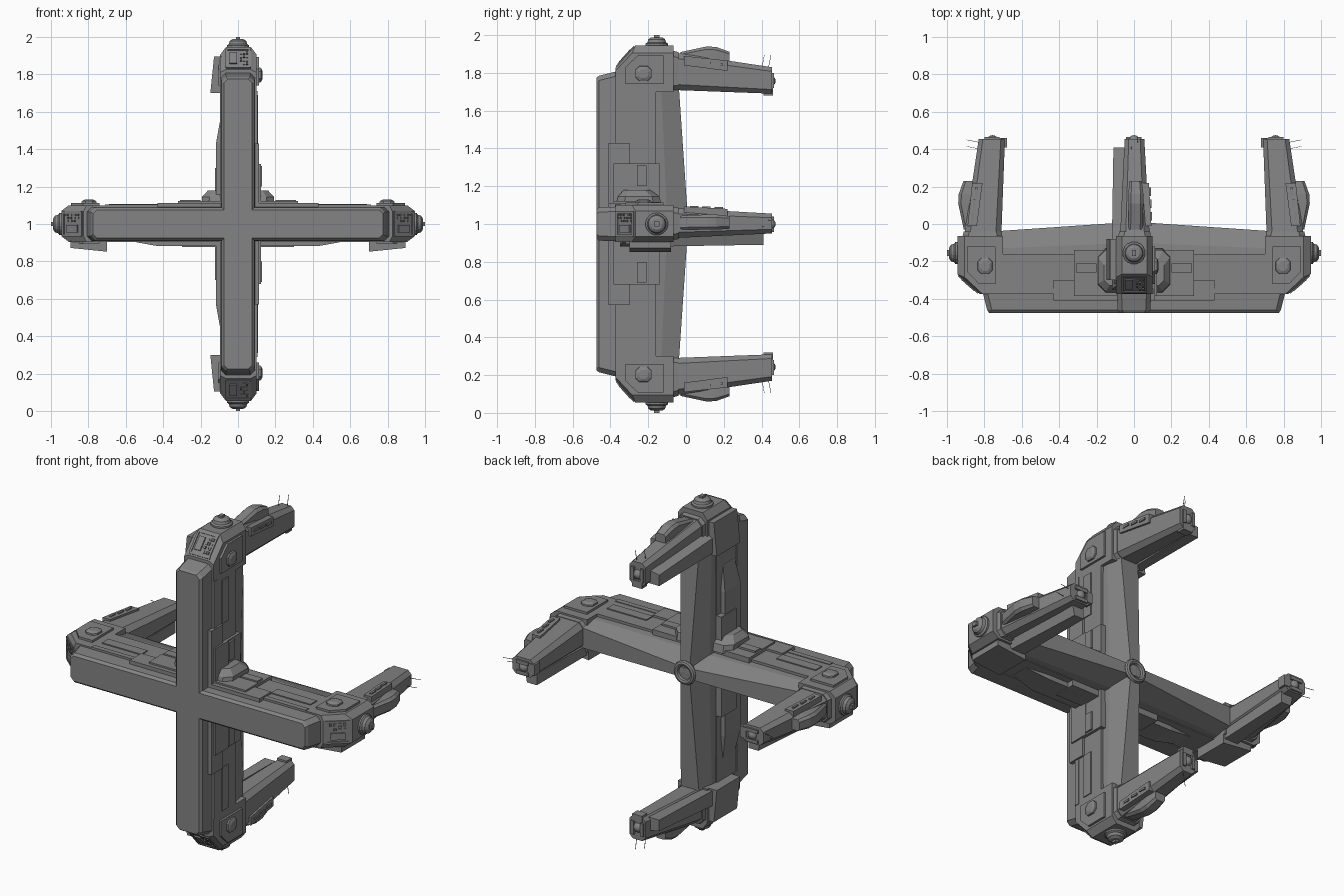
import bpy, bmesh, math
from mathutils import Vector

cube = bpy.data.objects.get("Cube")
if cube:
    bpy.data.objects.remove(cube, do_unlink=True)

grey = bpy.data.materials.new("hull_grey")
grey.use_nodes = True
grey.diffuse_color = (0.23, 0.23, 0.23, 1)
grey.node_tree.nodes["Principled BSDF"].inputs["Base Color"].default_value = (0.23, 0.23, 0.23, 1)

# Arm space is (reach from hub, side, depth); each arm maps it into the world
ARMS = {
    "left": lambda r, u, y: Vector((r, y, 1 + u)),
    "right": lambda r, u, y: Vector((-r, y, 1 + u)),
    "upper": lambda r, u, y: Vector((u, y, 1 + r)),
    "lower": lambda r, u, y: Vector((u, y, 1 - r)),
}
AXES = {
    "r": lambda a, b, h: (h, a, b),
    "u": lambda a, b, h: (a, h, b),
    "y": lambda a, b, h: (a, b, h),
}


def loft(name, rings):
    """Skin a closed solid through matching rings of points."""
    bm = bmesh.new()
    loops = [[bm.verts.new(p) for p in ring] for ring in rings]
    n = len(loops[0])
    for lo, hi in zip(loops, loops[1:]):
        for i in range(n):
            j = (i + 1) % n
            bm.faces.new((lo[i], lo[j], hi[j], hi[i]))
    caps = [bm.faces.new(loops[0]), bm.faces.new(loops[-1])]
    bm.normal_update()
    bmesh.ops.triangulate(bm, faces=caps)
    bmesh.ops.recalc_face_normals(bm, faces=bm.faces)
    mesh = bpy.data.meshes.new(name)
    bm.to_mesh(mesh)
    bm.free()
    mesh.materials.append(grey)
    obj = bpy.data.objects.new(name, mesh)
    bpy.context.collection.objects.link(obj)


def rect(a0, a1, b0, b1, c=0):
    """Rectangle outline, with cut corners when c is given."""
    if not c:
        return [(a0, b0), (a1, b0), (a1, b1), (a0, b1)]
    return [(a0 + c, b0), (a1 - c, b0), (a1, b0 + c), (a1, b1 - c),
            (a1 - c, b1), (a0 + c, b1), (a0, b1 - c), (a0, b0 + c)]


def disc(a, b, radius, n=16):
    turn = 2 * math.pi / n
    return [(a + radius * math.cos((i + .5) * turn), b + radius * math.sin((i + .5) * turn)) for i in range(n)]


def part(name, axis, levels, arms=ARMS):
    """Loft (height, outline) levels along an arm axis, once for each arm."""
    for arm in arms:
        place = ARMS[arm]
        loft(f"{arm}_{name}", [[place(*AXES[axis](a, b, h)) for a, b in ring] for h, ring in levels])


def box(name, r0, r1, u0, u1, y0, y1):
    part(name, "u", [(u0, rect(r0, r1, y0, y1)), (u1, rect(r0, r1, y0, y1))])


# Front cross bar with bevelled rim
def cross(y, w, length, c):
    ring = []
    for k in range(4):
        cs, sn = round(math.cos(k * math.pi / 2)), round(math.sin(k * math.pi / 2))
        for a, b in ((w, -w), (length - c, -w), (length, c - w), (length, w - c), (length - c, w)):
            ring.append(Vector((a * cs - b * sn, y, 1 + a * sn + b * cs)))
    return ring


loft("front_cross_bar", [cross(-.475, .075, .775, .02), cross(-.46, .088, .785, .025),
                         cross(-.36, .092, .81, .025)])

# Main arm beams and the ridged rear spines
box("arm_beam", 0, .72, -.09, .1, -.375, -.16)
box("beam_rail", 0, .71, -.095, .104, -.375, -.345)
part("rear_spine", "r", [
    (0, [(-.09, -.18), (.09, -.18), (.085, -.1), (.03, .012), (-.03, .012), (-.085, -.1)]),
    (.715, [(-.085, -.18), (.085, -.18), (.08, -.13), (.06, -.037), (-.06, -.037), (-.08, -.13)])])

# Ring on the rear of the hub
bpy.ops.mesh.primitive_torus_add(location=(0, .01, 1), rotation=(math.pi / 2, 0, 0), major_radius=.055,
                                 minor_radius=.016, major_segments=24, minor_segments=8)
ring = bpy.context.object
ring.name = "hub_ring"
ring.data.materials.append(grey)
bpy.ops.object.shade_smooth_by_angle()
loft("hub_plug", [[Vector((a, y, 1 + b)) for a, b in disc(0, 0, s)] for y, s in ((-.1, .07), (.005, .055))])

# Stepped armour plates along the beams
box("long_plate", .08, .43, .08, .112, -.41, -.30)
box("hub_plate", .08, .32, .08, .122, -.385, -.265)
box("hub_side_plate", .08, .32, .08, .116, -.27, -.14)
box("raised_panel", .2, .31, .1, .127, -.26, -.21)
box("outer_strip", .43, .69, .09, .106, -.30, -.24)
part("belly_plate", "r", [(.08, rect(-.118, -.08, -.35, -.2)), (.43, rect(-.118, -.08, -.35, -.2)),
                          (.58, rect(-.091, -.08, -.33, -.22))])
box("belly_panel", .1, .3, -.123, -.08, -.3, -.16)

# Faceted housings beside the hub, on the horizontal arms
part("hub_housing", "u", [(.1, rect(.04, .192, -.37, -.13, .04)), (.145, rect(.04, .192, -.36, -.14, .04)),
                          (.18, rect(.05, .16, -.33, -.19, .03))], ("left", "right"))

# End blocks with tapered sides
wide = [(.7, -.065), (.7, -.374), (.825, -.374), (.945, -.268), (.945, -.065)]
slim = [(.7, -.065), (.7, -.374), (.81, -.374), (.905, -.285), (.905, -.065)]
part("end_block", "u", [(-.095, slim), (-.065, wide), (.07, wide), (.1, slim)])

# Side bosses on a clipped mounting plate
mount = [(.74, -.12), (.74, -.32), (.83, -.32), (.893, -.255), (.893, -.12)]
part("boss_mount", "u", [(.09, mount), (.113, mount)])
part("side_boss", "u", [(.1, rect(.755, .838, -.27, -.18, .02)), (.122, rect(.758, .835, -.267, -.183, .02)),
                        (.13, rect(.772, .82, -.25, -.2, .015))])
part("belly_mount", "u", [(-.105, mount), (-.09, mount)])

# Stepped caps on the arm ends
part("end_cap", "r", [(.935, disc(0, -.155, .06)), (.955, disc(0, -.155, .06)), (.962, disc(0, -.155, .05)),
                      (.978, disc(0, -.155, .045)), (.988, disc(0, -.155, .03))])
box("cap_stud", .98, 1, -.012, .012, -.17, -.14)

# Machinery on the slanted front of each end block
base = Vector((.825, -.374))
d = Vector((.12, .106))
out = Vector((d.y, -d.x)).normalized()


def slanted(name, t0, t1, u0, u1, height):
    p, q = base + d * t0 - out * .01, base + d * t1 - out * .01
    lift = out * (height + .01)
    shape = [tuple(v) for v in (p, q, q + lift, p + lift)]
    part(name, "u", [(u0, shape), (u1, shape)])


for t in (.1, .9):
    slanted("panel_rail", t - .04, t + .04, -.065, .07, .006)
for u in (-.062, .062):
    slanted("panel_side", .1, .9, u - .006, u + .006, .006)
slanted("panel_hatch", .25, .75, -.045, -.005, .008)
for i in range(4):
    for j in range(3):
        t, u = .2 + .16 * i, .01 + .016 * j
        slanted("machinery", t, t + .1, u, u + .011, .003 + .003 * ((i * 2 + j) % 3))

# Rear prongs
part("prong", "y", [(-.08, rect(.71, .91, -.075, .085, .03)), (.455, rect(.69, .83, -.05, .055, .022))])
part("prong_collar", "y", [(-.08, rect(.7, .92, -.085, .092, .03)), (-.04, rect(.705, .91, -.08, .086, .03))])
box("prong_lip", .68, .72, -.03, .035, .41, .46)

# Outer pods and slotted side panels
part("prong_pod", "y", [(-.03, rect(.83, .91, -.03, .045, .012)), (.11, rect(.83, .94, -.03, .05, .015)),
                        (.16, rect(.83, .937, -.03, .05, .015)), (.23, rect(.83, .912, -.025, .042, .012))])
part("side_panel", "y", [(-.01, rect(.84, .89, .04, .093)), (.22, rect(.81, .865, .04, .08))])
for i in range(3):
    y = .02 + i * .065
    r = .862 - i * .009
    box("panel_slot", r - .006, r + .006, .07, .096 - i * .003, y, y + .045)

# Slanted keels under the blocks, slimmer under the prongs
part("block_keel", "y", [(y, [(.7, -.148), (.895, -.128), (.895, -.07), (.7, -.07)]) for y in (-.3, -.08)])
part("prong_keel", "y", [(-.08, [(.71, -.118), (.8, -.118), (.83, -.06), (.71, -.06)]),
                         (.41, [(.7, -.11), (.765, -.11), (.78, -.04), (.7, -.04)])])

# Prong tips: socket claws, ball and whisker aerials
for u in (-.032, .03):
    box("tip_claw", .72, .8, u - .01, u + .01, .44, .466)
for arm, place in ARMS.items():
    bpy.ops.mesh.primitive_uv_sphere_add(segments=16, ring_count=8, radius=.03, location=place(.757, 0, .445))
    ball = bpy.context.object
    ball.name = f"{arm}_tip_ball"
    ball.data.materials.append(grey)
    bpy.ops.object.shade_smooth()
for u, y in ((-.015, .4), (.02, .435)):
    part("aerial", "r", [(.82, disc(u, y, .002, 4)), (.895, disc(u, y + .015, .0015, 4))])
